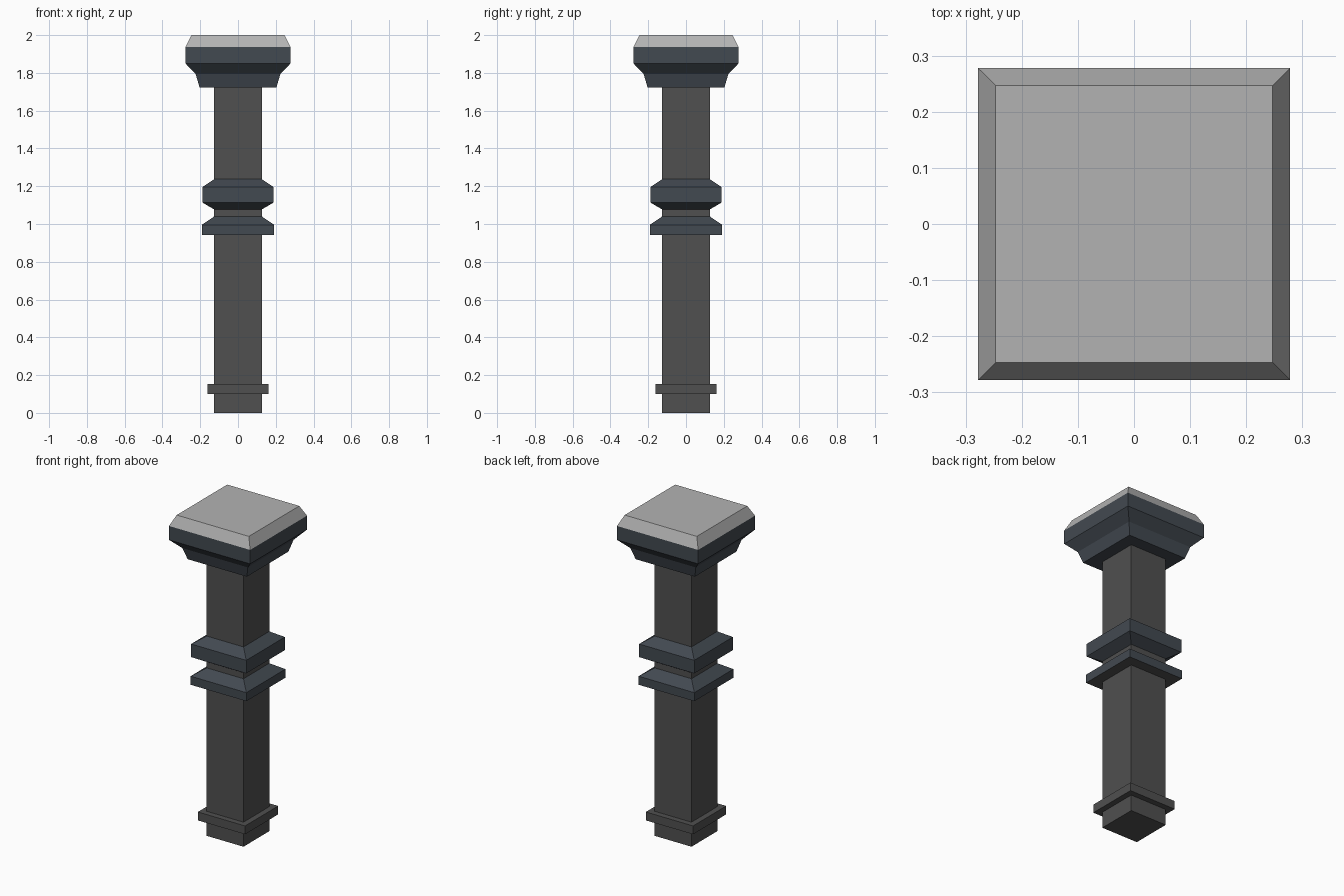
import bpy, bmesh

if "Cube" in bpy.data.objects:
    bpy.data.objects.remove(bpy.data.objects["Cube"])


def material(name, rgb):
    m = bpy.data.materials.new(name)
    m.diffuse_color = (*rgb, 1)
    m.use_nodes = True
    m.node_tree.nodes["Principled BSDF"].inputs["Base Color"].default_value = m.diffuse_color
    return m


STONE = material("dark_stone", (0.08, 0.08, 0.08))
SLATE = material("slate_trim", (0.055, 0.067, 0.082))
PALE = material("pale_stone", (0.45, 0.45, 0.45))


def square_part(name, profile, mat, bottom_mat=None):
    """Stack square rings of (half width, height) into one closed solid."""
    bm = bmesh.new()
    rings = [[bm.verts.new((sx * r, sy * r, z))
              for sx, sy in ((-1, -1), (1, -1), (1, 1), (-1, 1))]
             for r, z in profile]
    bottom = bm.faces.new(rings[0][::-1])
    bm.faces.new(rings[-1])
    for low, high in zip(rings, rings[1:]):
        for i in range(4):
            j = (i + 1) % 4
            bm.faces.new((low[i], low[j], high[j], high[i]))
    if bottom_mat:
        bottom.material_index = 1
    mesh = bpy.data.meshes.new(name)
    bm.to_mesh(mesh)
    bm.free()
    mesh.materials.append(mat)
    if bottom_mat:
        mesh.materials.append(bottom_mat)
    obj = bpy.data.objects.new(name, mesh)
    bpy.context.collection.objects.link(obj)
    return obj


# Square shaft and the plain band near its foot
square_part("shaft", [(0.126, 0), (0.126, 1.73)], STONE)
square_part("foot_band", [(0.162, 0.10), (0.162, 0.152)], STONE)

# Pair of chamfered collars around the middle
square_part("lower_collar",
            [(0.191, 0.943), (0.191, 0.996), (0.126, 1.04)], SLATE, STONE)
square_part("upper_collar",
            [(0.126, 1.077), (0.189, 1.114), (0.189, 1.195), (0.126, 1.237)], SLATE)

# Flared capital and its pale bevelled top
square_part("capital",
            [(0.203, 1.722), (0.224, 1.793), (0.278, 1.85), (0.278, 1.936)], SLATE)
square_part("cap_top", [(0.278, 1.936), (0.247, 2.0)], PALE)
